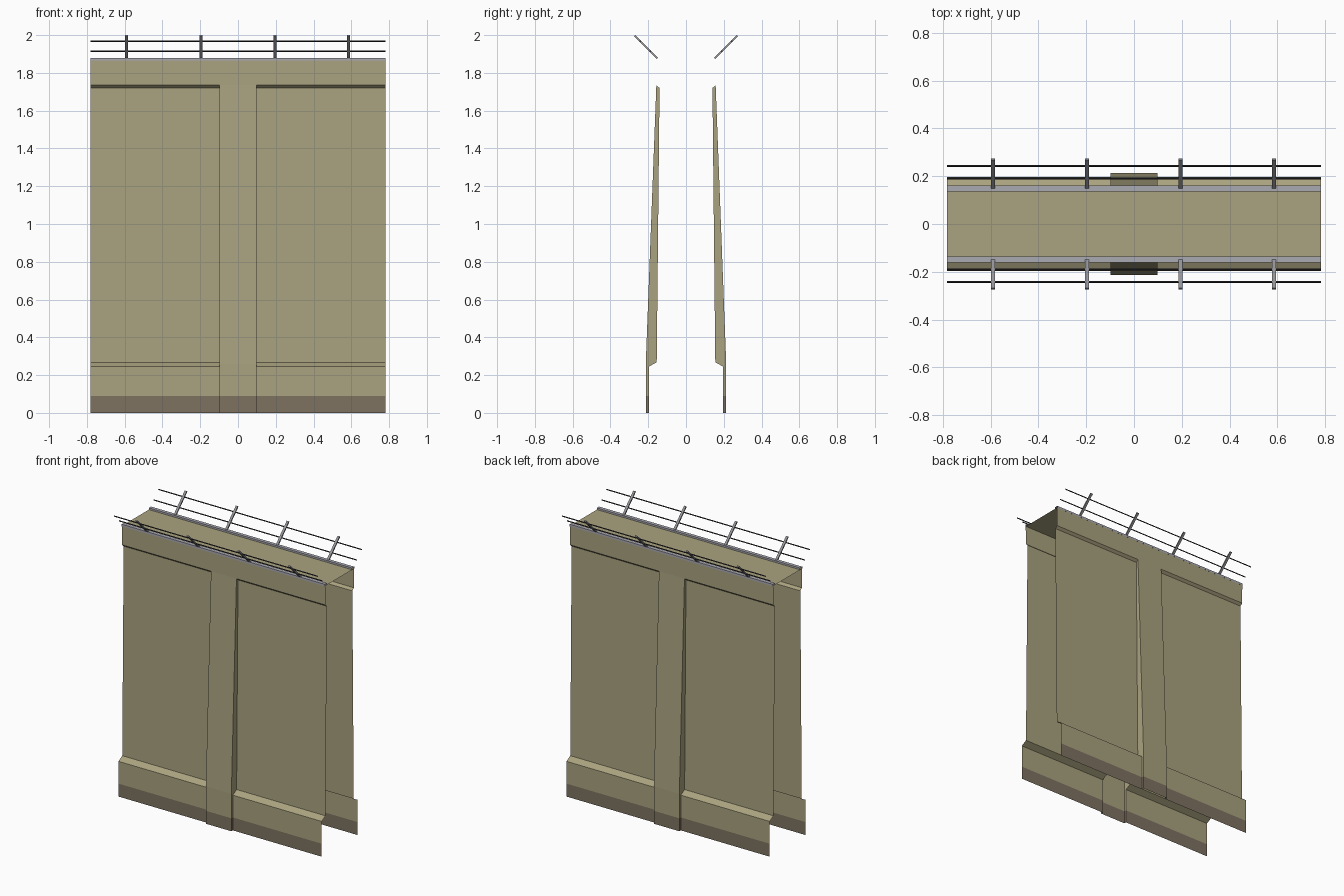
import bpy, bmesh, math

if "Cube" in bpy.data.objects:
    bpy.data.objects.remove(bpy.data.objects["Cube"])

L, P = 0.782, 0.098          # half length, half pillar width
BAND, DECK = 0.09, 1.868     # height of brown base, height of deck


def material(name, rgb):
    m = bpy.data.materials.new(name)
    m.diffuse_color = (*rgb, 1)
    m.use_nodes = True
    m.node_tree.nodes["Principled BSDF"].inputs["Base Color"].default_value = m.diffuse_color
    return m


olive = material("olive_wall", (0.40, 0.365, 0.215))
brown = material("brown_base", (0.21, 0.17, 0.12))
steel = material("light_steel", (0.40, 0.40, 0.45))
post_grey = material("post_grey", (0.31, 0.31, 0.33))
wire_grey = material("dark_wire", (0.035, 0.035, 0.04))


def finish(name, bm, *mats):
    me = bpy.data.meshes.new(name)
    bm.to_mesh(me)
    bm.free()
    for m in mats:
        me.materials.append(m)
    ob = bpy.data.objects.new(name, me)
    bpy.context.collection.objects.link(ob)
    return ob


def poly(bm, pts):
    return bm.faces.new([bm.verts.new(p) for p in pts])


def sheet(bm, profile, x0, x1, s):
    # profile of (y, z) points swept along x; s = -1 front, 1 back
    for (ya, za), (yb, zb) in zip(profile, profile[1:]):
        poly(bm, [(x0, s * ya, za), (x1, s * ya, za), (x1, s * yb, zb), (x0, s * yb, zb)])


# Wall shell: recessed panels, tapered pillar, top band and deck, open ends
panel = [(.197, 0), (.197, BAND), (.197, .245), (.155, .268), (.14, 1.72), (.157, 1.735)]
pillar = [(.213, 0), (.213, BAND), (.213, .26), (.157, 1.735)]
bm = bmesh.new()
for s in (-1, 1):
    sheet(bm, panel, -L, -P, s)
    sheet(bm, panel, P, L, s)
    sheet(bm, pillar, -P, P, s)
    for x in (-P, P):
        for ring in (panel[:2] + pillar[1::-1], panel[1:] + pillar[2:0:-1]):
            poly(bm, [(x, s * y, z) for y, z in ring])
    # top band, with the pillar corners on its lower edge
    for x0, x1 in ((-L, -P), (-P, P), (P, L)):
        sheet(bm, [(.157, 1.735), (.158, DECK)], x0, x1, s)
for x0, x1 in ((-L, -P), (-P, P), (P, L)):
    sheet(bm, [(-.158, DECK), (.158, DECK)], x0, x1, 1)
bmesh.ops.remove_doubles(bm, verts=bm.verts, dist=0.0005)
bmesh.ops.recalc_face_normals(bm, faces=bm.faces)
deck = max(bm.faces, key=lambda f: f.calc_center_median().z)
if deck.normal.z < 0:
    bmesh.ops.reverse_faces(bm, faces=bm.faces[:])
for f in bm.faces:
    f.material_index = int(max(v.co.z for v in f.verts) < BAND + 0.001)
finish("wall_shell", bm, olive, brown)


def bar(bm, centre, size, tilt=0):
    geo = bmesh.ops.create_cube(bm, size=1)["verts"]
    c, s = math.cos(tilt), math.sin(tilt)
    for v in geo:
        x, y, z = (a * b for a, b in zip(v.co, size))
        v.co = (centre[0] + x, centre[1] + c * y - s * z, centre[2] + s * y + c * z)


for s, side in ((-1, "front"), (1, "back")):
    # Metal edge strip along the deck, open ended
    bm = bmesh.new()
    sheet(bm, [(.161, DECK - .002), (.161, 1.88), (.137, 1.88), (.137, DECK)], -L, L, s)
    bmesh.ops.remove_doubles(bm, verts=bm.verts, dist=0.0005)
    for f in bm.faces:
        f.normal_update()
    top = max(bm.faces, key=lambda f: f.calc_center_median().z)
    if top.normal.z < 0:
        bmesh.ops.reverse_faces(bm, faces=bm.faces[:])
    finish(side + "_edge_strip", bm, steel)

    # Posts leaning outward at 45 degrees
    bm = bmesh.new()
    for x in (-.59, -.197, .195, .586):
        bar(bm, (x, s * .212, 1.937), (.016, .009, .169), -s * math.pi / 4)
    finish(side + "_posts", bm, post_grey)

    # Two wires strung through the posts
    bm = bmesh.new()
    for y, z in ((.190, 1.915), (.243, 1.968)):
        bar(bm, (0, s * y, z), (2 * L, .006, .006), math.pi / 4)
    finish(side + "_wires", bm, wire_grey)
